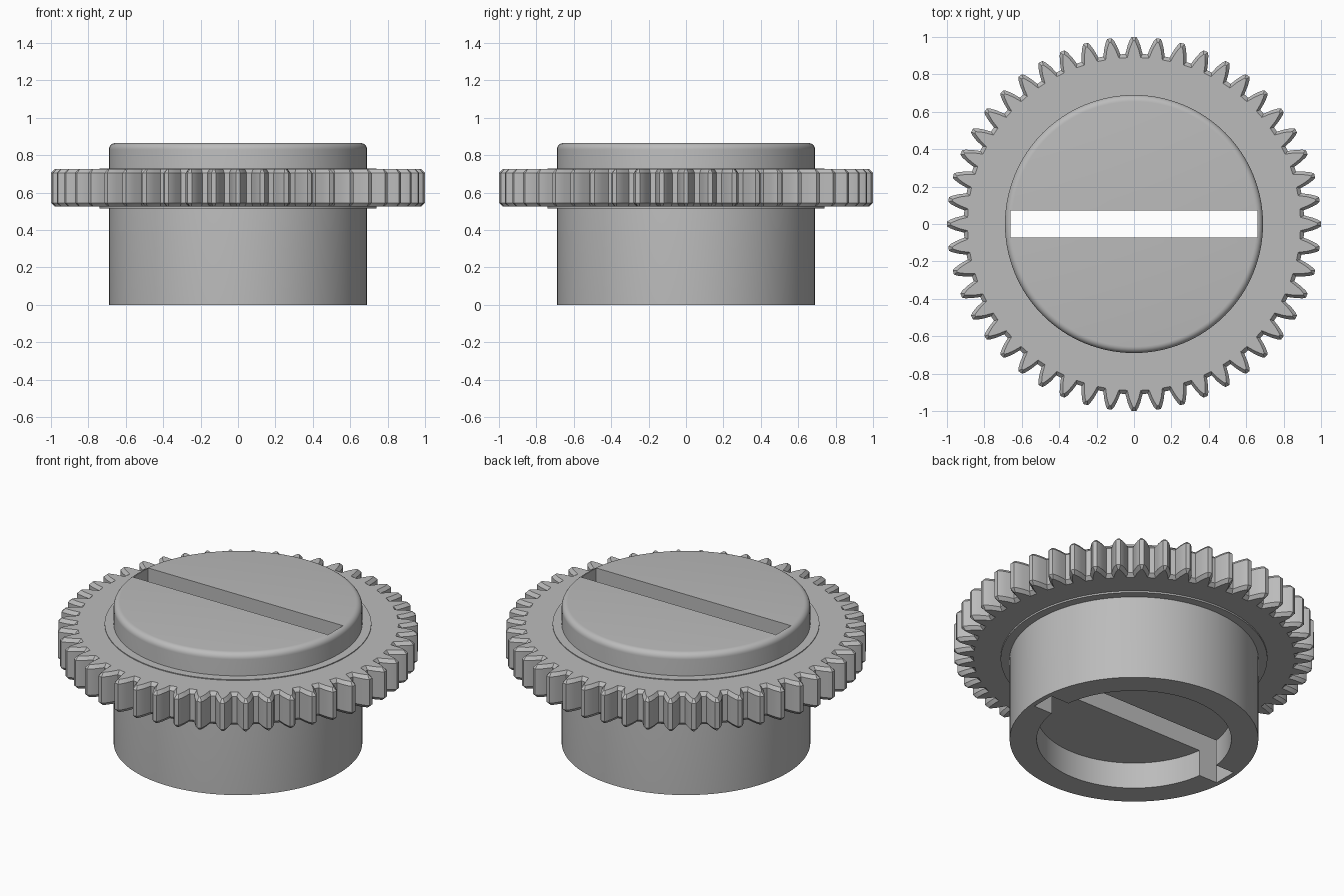
import bpy, bmesh
from math import sin, cos, pi, radians

if "Cube" in bpy.data.objects:
    bpy.data.objects.remove(bpy.data.objects["Cube"], do_unlink=True)

grey = bpy.data.materials.new("plain grey")
grey.use_nodes = True
colour = (0.5, 0.5, 0.5, 1)
grey.diffuse_color = colour
grey.node_tree.nodes["Principled BSDF"].inputs["Base Color"].default_value = colour


def add_object(name, bm):
    bmesh.ops.recalc_face_normals(bm, faces=bm.faces[:])
    mesh = bpy.data.meshes.new(name)
    bm.to_mesh(mesh)
    bm.free()
    mesh.materials.append(grey)
    obj = bpy.data.objects.new(name, mesh)
    bpy.context.collection.objects.link(obj)
    return obj


def skin(bm, rings, closed):
    """Join matching rings of points; cap the ends or close the loop."""
    rows = [[bm.verts.new(p) for p in ring] for ring in rings]
    pairs = list(zip(rows, rows[1:]))
    if closed:
        pairs.append((rows[-1], rows[0]))
    else:
        bm.faces.new(rows[0])
        bm.faces.new(rows[-1])
    n = len(rows[0])
    for a, b in pairs:
        for i in range(n):
            j = (i + 1) % n
            bm.faces.new((a[i], a[j], b[j], b[i]))


def lathe(profile, closed=False, steps=128):
    bm = bmesh.new()
    turn = [2 * pi * i / steps for i in range(steps)]
    skin(bm, [[(r * cos(a), r * sin(a), z) for a in turn] for r, z in profile], closed)
    return bm


def smooth(obj, angle=30):
    bpy.ops.object.select_all(action="DESELECT")
    obj.select_set(True)
    bpy.context.view_layer.objects.active = obj
    bpy.ops.object.shade_smooth_by_angle(angle=radians(angle))


# Round body: shallow recess underneath, rounded upper rim
radius, height, fillet = 0.69, 0.865, 0.035
rim = [(radius - fillet + fillet * cos(t * pi / 12), height - fillet + fillet * sin(t * pi / 12))
       for t in range(7)]
body = add_object("body", lathe([(0.54, 0.16), (0.54, 0), (radius, 0)] + rim))

# Straight slot cut right through the body
bm = bmesh.new()
bmesh.ops.create_cube(bm, size=1)
bmesh.ops.scale(bm, vec=(1.32, 0.145, 3), verts=bm.verts[:])
cutter = add_object("slot_cutter", bm)
cutter.hide_render = True
cut = body.modifiers.new("slot", "BOOLEAN")
cut.operation, cut.solver, cut.object = "DIFFERENCE", "EXACT", cutter
bpy.context.view_layer.objects.active = body
bpy.ops.object.modifier_apply(modifier="slot")
bpy.data.objects.remove(cutter, do_unlink=True)
smooth(body)

# Thin collar standing just proud of both gear faces
collar = add_object("collar", lathe(
    [(0.68, 0.515), (0.74, 0.515), (0.74, 0.73), (0.68, 0.73)], closed=True))
smooth(collar)

# Toothed ring with chamfered upper and lower edges
TEETH = 48
tooth = [(0.91, 0.046), (0.955, 0.034), (0.985, 0.022), (1.0, 0.012)]  # radius, half width


def gear_ring(z, inset):
    points = []
    for k in range(TEETH):
        middle = 2 * pi * k / TEETH
        for side, half in ((-1, tooth), (1, tooth[::-1])):
            for r, w in half:
                r2 = r - inset
                a = middle + side * max(w - inset * 0.5, 0.004) / r2
                points.append((r2 * cos(a), r2 * sin(a), z))
    return points


def bore_ring(z):
    n = TEETH * len(tooth) * 2
    shift = -pi / TEETH
    return [(0.68 * cos(shift + 2 * pi * i / n), 0.68 * sin(shift + 2 * pi * i / n), z)
            for i in range(n)]


bm = bmesh.new()
skin(bm, [bore_ring(0.525), gear_ring(0.525, 0.02), gear_ring(0.545, 0),
          gear_ring(0.705, 0), gear_ring(0.725, 0.02), bore_ring(0.725)], closed=True)
gear = add_object("toothed_ring", bm)
smooth(gear, 20)
